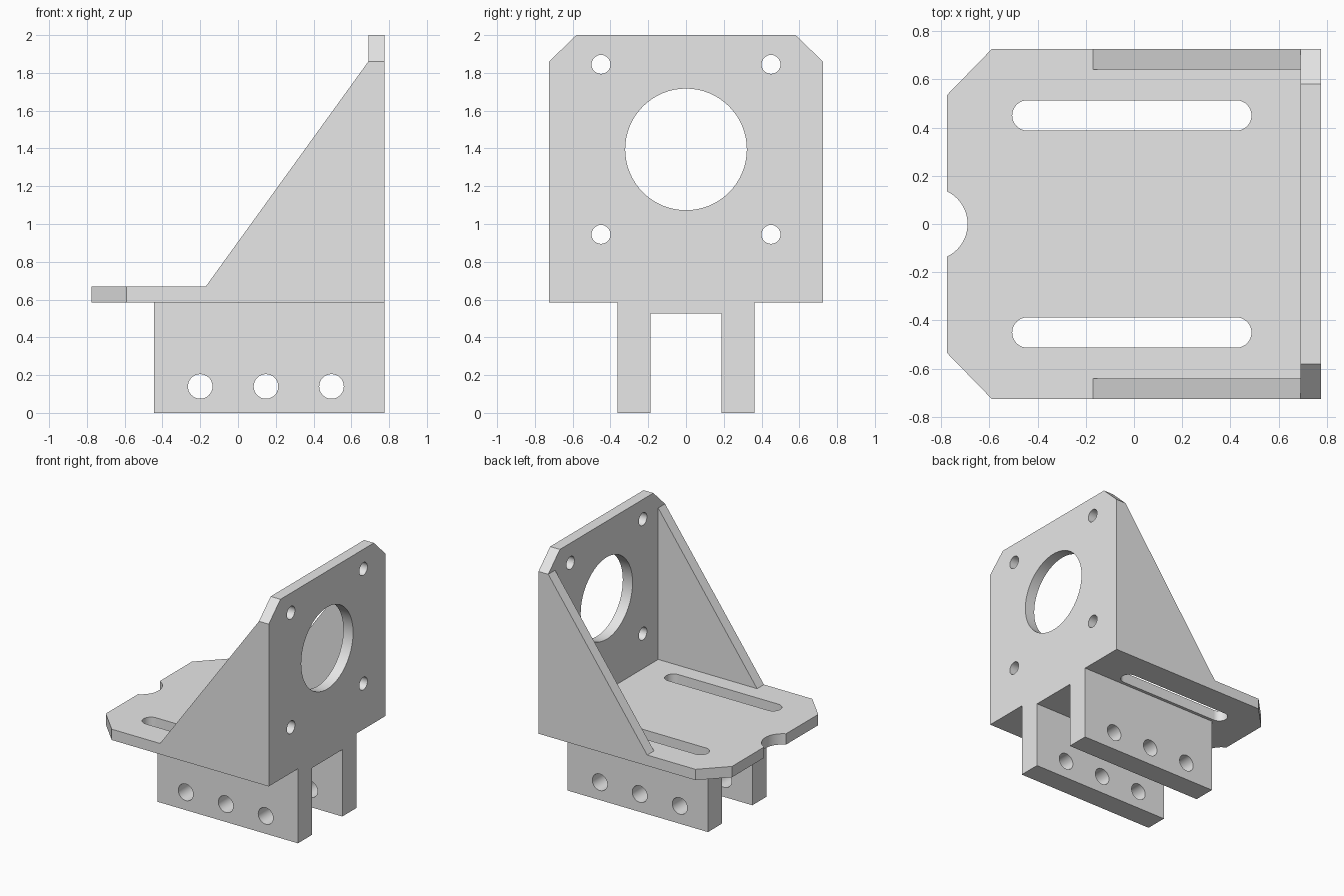
import bpy, bmesh, math
from mathutils import Vector

cube = bpy.data.objects.get("Cube")
if cube:
    bpy.data.objects.remove(cube, do_unlink=True)

grey = bpy.data.materials.new("light_grey_metal")
grey.use_nodes = True
grey.diffuse_color = (0.8, 0.8, 0.8, 1)
grey.node_tree.nodes["Principled BSDF"].inputs["Base Color"].default_value = (0.8, 0.8, 0.8, 1)


def arc(cu, cv, r, start, end, steps):
    """Points along an arc, angles in degrees, both ends included."""
    angles = [math.radians(start + (end - start) * i / steps) for i in range(steps + 1)]
    return [(cu + r * math.cos(a), cv + r * math.sin(a)) for a in angles]


def circle(cu, cv, r, steps=48):
    return arc(cu, cv, r, 0, 360, steps)[:-1]


def slot(u0, u1, v, r):
    return arc(u1 - r, v, r, -90, 90, 20) + arc(u0 + r, v, r, 90, 270, 20)


def rect(u0, u1, v0, v1):
    return [(u0, v0), (u1, v0), (u1, v1), (u0, v1)]


# How a flat profile (u, v) and depth w map to space for each thickness axis
PLACE = {"X": lambda u, v, w: Vector((w, u, v)),
         "Y": lambda u, v, w: Vector((u, w, v)),
         "Z": lambda u, v, w: Vector((u, v, w))}


def plate(name, axis, lo, hi, outline, holes=()):
    """Flat plate from an outline with holes, thick from lo to hi along axis."""
    place = PLACE[axis]
    bm = bmesh.new()
    for loop in [outline, *holes]:
        verts = [bm.verts.new(place(u, v, lo)) for u, v in loop]
        for a, b in zip(verts, verts[1:] + verts[:1]):
            bm.edges.new((a, b))
    bmesh.ops.triangle_fill(bm, edges=bm.edges[:], use_beauty=True,
                            normal=place(0, 0, 1))
    grown = bmesh.ops.extrude_face_region(bm, geom=bm.faces[:])["geom"]
    bmesh.ops.translate(bm, vec=place(0, 0, hi - lo),
                        verts=[g for g in grown if isinstance(g, bmesh.types.BMVert)])
    bmesh.ops.recalc_face_normals(bm, faces=bm.faces[:])
    mesh = bpy.data.meshes.new(name)
    bm.to_mesh(mesh)
    bm.free()
    mesh.materials.append(grey)
    obj = bpy.data.objects.new(name, mesh)
    bpy.context.collection.objects.link(obj)
    bpy.ops.object.select_all(action="DESELECT")
    obj.select_set(True)
    bpy.context.view_layer.objects.active = obj
    bpy.ops.object.shade_smooth_by_angle(angle=math.radians(30))
    return obj


END, HALF, WALL = 0.775, 0.725, 0.69    # half length, half width, wall inner face
UNDER, FLOOR = 0.585, 0.67              # base plate bottom and top

# Base plate: clipped corners, round bite in the free end, two long slots
bite = math.degrees(math.asin(0.135 / 0.15))
base = [(WALL, -HALF), (WALL, HALF), (-0.59, HALF), (-END, 0.535)]
base += arc(-0.84, 0, 0.15, bite, -bite, 24)
base += [(-END, -0.535), (-0.59, -HALF)]
plate("base_plate", "Z", UNDER, FLOOR, base,
      [slot(-0.505, 0.487, v, 0.063) for v in (-0.45, 0.45)])

# Upright mounting wall: clipped top corners, large bore and four bolt holes
wall = [(-HALF, UNDER), (HALF, UNDER), (HALF, 1.86), (0.58, 2), (-0.58, 2), (-HALF, 1.86)]
bolts = [circle(u, v, 0.05, 32) for u in (-0.45, 0.45) for v in (0.945, 1.845)]
plate("mounting_wall", "X", WALL, END, wall, [circle(0, 1.395, 0.322, 64), *bolts])

# Side gussets and drilled legs, one pair on each side
for side, s in (("left", 1), ("right", -1)):
    lo, hi = sorted((s * 0.64, s * HALF))
    plate(side + "_gusset", "Y", lo, hi, [(-0.17, FLOOR), (WALL, FLOOR), (WALL, 1.86)])
    lo, hi = sorted((s * 0.188, s * 0.363))
    plate(side + "_leg", "Y", lo, hi, rect(-0.445, END, 0, UNDER),
          [circle(u, 0.14, 0.065) for u in (-0.2, 0.148, 0.495)])

# Web joining the legs under the base plate
plate("leg_web", "Z", 0.525, UNDER, rect(-0.445, END, -0.188, 0.188))
